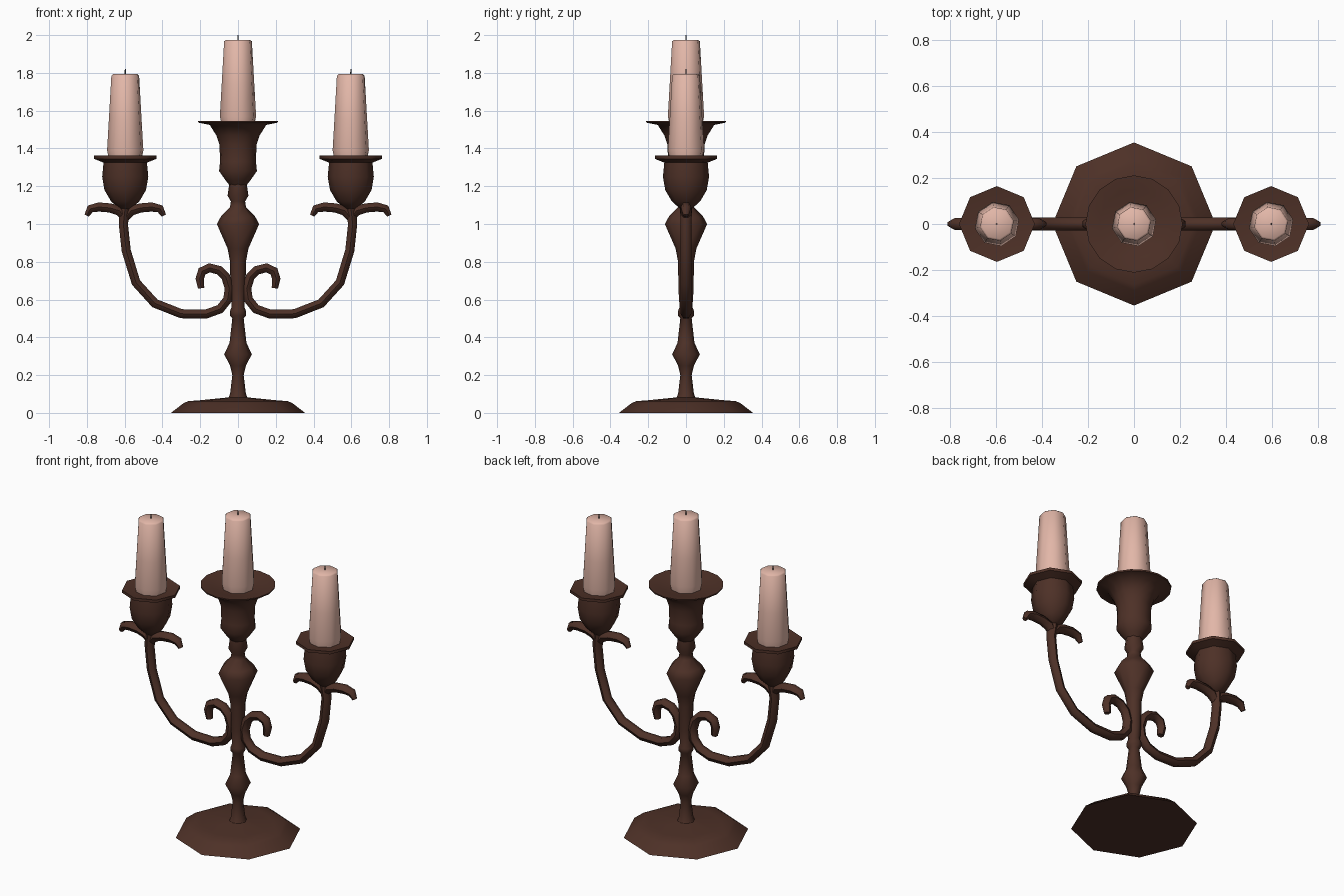
import bpy, bmesh, math

if "Cube" in bpy.data.objects:
    bpy.data.objects.remove(bpy.data.objects["Cube"])


def material(name, rgb):
    m = bpy.data.materials.new(name)
    m.diffuse_color = (*rgb, 1)
    m.use_nodes = True
    m.node_tree.nodes["Principled BSDF"].inputs["Base Color"].default_value = m.diffuse_color
    return m


BRONZE = material("dark bronze", (0.075, 0.030, 0.020))
WAX = material("pink wax", (0.76, 0.47, 0.39))
WICK = material("wick grey", (0.05, 0.05, 0.05))


def finish(name, mesh, mat, angle):
    mesh.materials.clear()
    mesh.materials.append(mat)
    for p in mesh.polygons:
        p.use_smooth = True
        p.material_index = 0
    mesh.set_sharp_from_angle(angle=math.radians(angle))
    ob = bpy.data.objects.new(name, mesh)
    bpy.context.collection.objects.link(ob)
    return ob


def lathe(name, profile, sides, mat, x=0.0, angle=50, turn=0.0):
    """Revolve (radius, z) points about a vertical axis at x, capping both ends."""
    bm = bmesh.new()
    rings = []
    for r, z in profile:
        rings.append([bm.verts.new((x + r * math.cos(turn + math.tau * i / sides),
                                    r * math.sin(turn + math.tau * i / sides), z))
                      for i in range(sides)])
    for a, b in zip(rings, rings[1:]):
        for i in range(sides):
            j = (i + 1) % sides
            bm.faces.new((a[i], a[j], b[j], b[i]))
    bm.faces.new(rings[0][::-1])
    bm.faces.new(rings[-1])
    bmesh.ops.recalc_face_normals(bm, faces=bm.faces)
    mesh = bpy.data.meshes.new(name)
    bm.to_mesh(mesh)
    bm.free()
    return finish(name, mesh, mat, angle)


def tube(name, points, radius, mat):
    """Sweep a low-poly tube through (x, z, scale) points in the y = 0 plane."""
    cu = bpy.data.curves.new(name + "_path", 'CURVE')
    cu.dimensions = '3D'
    cu.bevel_depth = radius
    cu.bevel_resolution = 1
    cu.use_fill_caps = True
    sp = cu.splines.new('POLY')
    sp.points.add(len(points) - 1)
    for p, (x, z, s) in zip(sp.points, points):
        p.co = (x, 0, z, 1)
        p.radius = s
    tmp = bpy.data.objects.new(name + "_path", cu)
    bpy.context.collection.objects.link(tmp)
    dg = bpy.context.evaluated_depsgraph_get()
    mesh = bpy.data.meshes.new_from_object(tmp.evaluated_get(dg))
    bpy.data.objects.remove(tmp)
    return finish(name, mesh, mat, 60)


def candle(name, x, z0, z1, top):
    lathe(name, [(0.085, z0 - 0.03), (0.098, z0 + 0.03), (0.088, z0 + 0.2),
                 (0.075, z1 - 0.008), (0.066, z1)], 8, WAX, x, 50, 0.2)
    lathe(name + "_wick", [(0.004, z1 - 0.01), (0.003, top)], 5, WICK, x)


# Octagonal foot
lathe("foot", [(0.355, 0.0), (0.29, 0.05), (0.265, 0.062), (0.2, 0.067),
               (0.05, 0.082), (0.03, 0.1)], 8, BRONZE, angle=35)

# Turned central stem
lathe("stem", [(0.055, 0.07), (0.042, 0.10), (0.03, 0.20), (0.042, 0.25), (0.073, 0.31),
               (0.045, 0.37), (0.03, 0.50), (0.042, 0.515), (0.042, 0.54), (0.034, 0.56),
               (0.04, 0.65), (0.042, 0.80), (0.055, 0.87), (0.112, 1.00), (0.09, 1.04),
               (0.042, 1.09), (0.038, 1.12), (0.055, 1.15), (0.048, 1.20),
               (0.05, 1.22)], 8, BRONZE)

# Central socket flaring to a round dish
lathe("center_socket", [(0.04, 1.20), (0.065, 1.23), (0.1, 1.28), (0.095, 1.33),
                        (0.098, 1.42), (0.115, 1.47), (0.15, 1.525), (0.21, 1.537),
                        (0.212, 1.546), (0.15, 1.538), (0.10, 1.525)], 16, BRONZE)
candle("center_candle", 0, 1.54, 1.975, 2.0)

# Scrolled arm, right half; mirrored by sign
ARM = [(0.195, 0.66, 0.7), (0.203, 0.71, 0.9), (0.19, 0.75, 1), (0.15, 0.768, 1),
       (0.10, 0.755, 1), (0.065, 0.72, 1), (0.046, 0.66, 1), (0.055, 0.60, 1),
       (0.095, 0.55, 1), (0.17, 0.523, 1), (0.30, 0.525, 1), (0.44, 0.58, 1),
       (0.54, 0.69, 1), (0.592, 0.86, 1), (0.607, 1.0, 1), (0.597, 1.09, 1.2)]
LEAF = [(0.0, 1.03, 0.8), (0.03, 1.07, 1.1), (0.08, 1.085, 1.0), (0.14, 1.09, 1.0),
        (0.185, 1.08, 0.9), (0.205, 1.045, 0.5)]
CUP = [(0.03, 1.08), (0.075, 1.12), (0.11, 1.18), (0.122, 1.25), (0.115, 1.325),
       (0.14, 1.335), (0.165, 1.345), (0.165, 1.362), (0.10, 1.352)]

for s, side in ((-1, "left"), (1, "right")):
    cx = 0.597 * s
    tube(side + "_arm", [(x * s, z, k) for x, z, k in ARM], 0.028, BRONZE)
    for d, where in ((-1, "inner"), (1, "outer")):
        tube(f"{side}_{where}_leaf", [(cx + s * d * x, z, k) for x, z, k in LEAF],
             0.028, BRONZE)
    lathe(side + "_cup", CUP, 8, BRONZE, cx)
    candle(side + "_candle", cx, 1.36, 1.793, 1.82)
